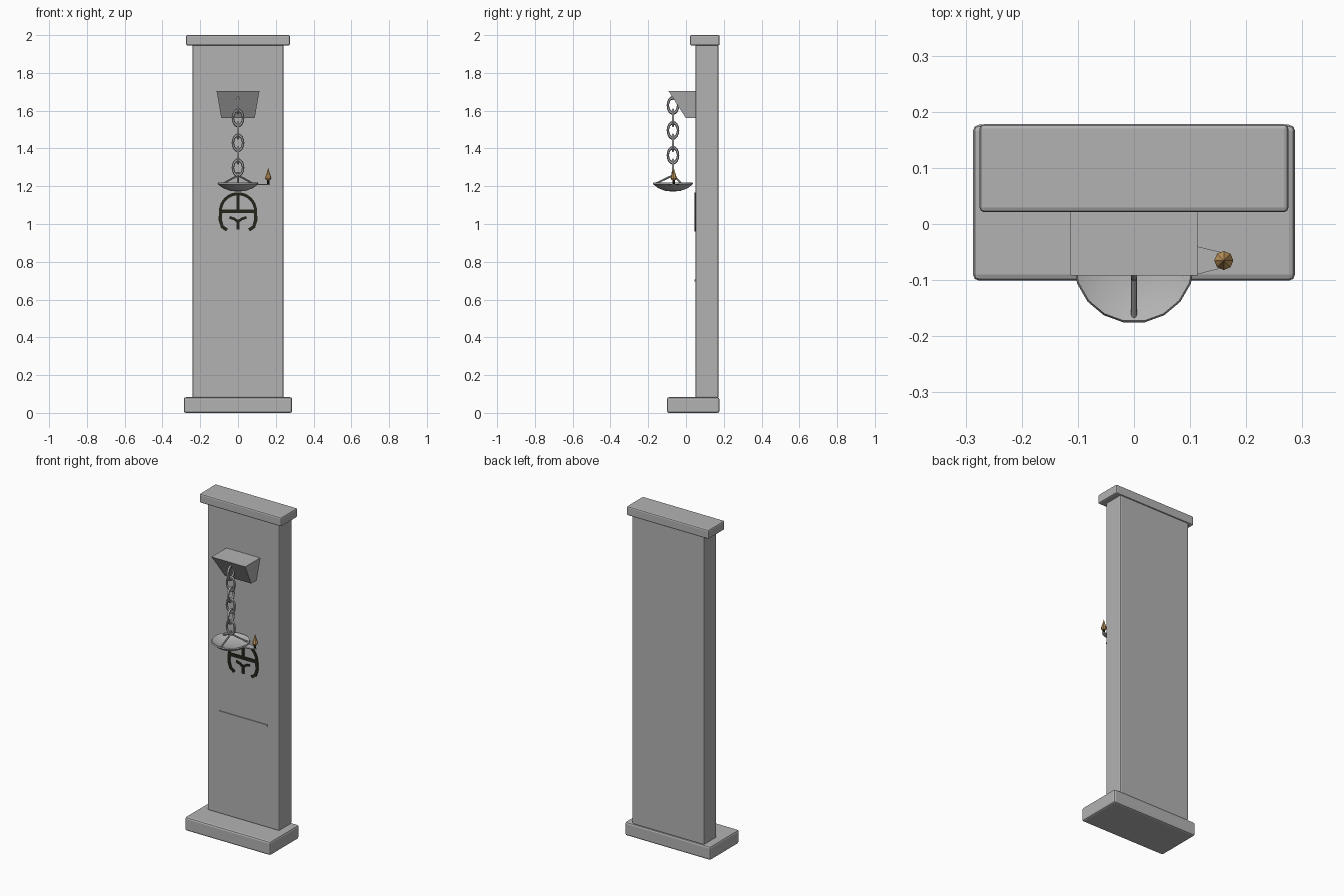
import bpy, bmesh, math
from mathutils import Vector

cube = bpy.data.objects.get("Cube")
if cube:
    bpy.data.objects.remove(cube, do_unlink=True)


def material(name, rgb):
    m = bpy.data.materials.new(name)
    m.use_nodes = True
    m.diffuse_color = (*rgb, 1)
    m.node_tree.nodes["Principled BSDF"].inputs["Base Color"].default_value = (*rgb, 1)
    return m


STONE = material("grey stone", (0.45, 0.45, 0.45))
DARK = material("dark olive iron", (0.018, 0.018, 0.011))
FLAME = material("amber flame", (0.58, 0.34, 0.12))


def finish(name, bm, mat, smooth=False, bevel=0):
    bmesh.ops.recalc_face_normals(bm, faces=bm.faces)
    mesh = bpy.data.meshes.new(name)
    bm.to_mesh(mesh)
    bm.free()
    mesh.materials.append(mat)
    ob = bpy.data.objects.new(name, mesh)
    bpy.context.collection.objects.link(ob)
    if bevel:
        mod = ob.modifiers.new("Bevel", "BEVEL")
        mod.width, mod.segments = bevel, 2
    if smooth:
        bpy.ops.object.select_all(action="DESELECT")
        ob.select_set(True)
        bpy.context.view_layer.objects.active = ob
        bpy.ops.object.shade_smooth_by_angle(angle=math.radians(40))
    return ob


def box(name, lo, hi, mat=STONE, bevel=0):
    lo, hi = Vector(lo), Vector(hi)
    bm = bmesh.new()
    bmesh.ops.create_cube(bm, size=1)
    bmesh.ops.scale(bm, vec=hi - lo, verts=bm.verts)
    bmesh.ops.translate(bm, vec=(lo + hi) / 2, verts=bm.verts)
    return finish(name, bm, mat, bevel=bevel)


def revolve(name, profile, centre, steps, mat, smooth=False):
    """Spin (radius, height) points around a vertical axis."""
    bm = bmesh.new()
    vs = [bm.verts.new((r, 0, z)) for r, z in profile]
    es = [bm.edges.new(pair) for pair in zip(vs, vs[1:])]
    bmesh.ops.spin(bm, geom=vs + es, cent=(0, 0, 0), axis=(0, 0, 1),
                   angle=math.tau, steps=steps)
    bmesh.ops.remove_doubles(bm, verts=bm.verts, dist=0.0004)
    bmesh.ops.translate(bm, vec=centre, verts=bm.verts)
    return finish(name, bm, mat, smooth)


def prism(name, outline, z0, z1, mat=STONE):
    """Extrude a plan outline upwards."""
    bm = bmesh.new()
    face = bm.faces.new([bm.verts.new((x, y, z0)) for x, y in outline])
    top = bmesh.ops.extrude_face_region(bm, geom=[face])["geom"]
    bmesh.ops.translate(bm, vec=(0, 0, z1 - z0),
                        verts=[v for v in top if isinstance(v, bmesh.types.BMVert)])
    return finish(name, bm, mat)


def rod(name, a, b, radius, mat=STONE):
    a, b = Vector(a), Vector(b)
    bm = bmesh.new()
    bmesh.ops.create_cone(bm, cap_ends=True, segments=8, radius1=radius,
                          radius2=radius, depth=(b - a).length)
    turn = (b - a).to_track_quat("Z", "Y").to_matrix()
    bmesh.ops.rotate(bm, matrix=turn, verts=bm.verts)
    bmesh.ops.translate(bm, vec=(a + b) / 2, verts=bm.verts)
    return finish(name, bm, mat, True)


# Stone pillar
FACE = 0.05
box("base", (-0.287, -0.101, 0), (0.287, 0.177, 0.083), bevel=0.011)
box("slab", (-0.241, FACE, 0.08), (0.241, 0.172, 1.95), bevel=0.007)
box("cap", (-0.275, 0.021, 1.945), (0.275, 0.178, 2.0), bevel=0.008)

# Wedge bracket, narrowing downwards
bracket = box("bracket", (-0.113, -0.092, 1.56), (0.113, 0.06, 1.703))
for v in bracket.data.vertices:
    if v.co.z < 1.6:
        v.co.x *= 0.78
        if v.co.y < 0:
            v.co.y = 0.0

# Hanging chain of alternating links
AXIS = -0.069
for i in range(6):
    bpy.ops.mesh.primitive_torus_add(
        major_segments=16, minor_segments=6, major_radius=0.027, minor_radius=0.0065,
        location=(0, AXIS, 1.628 - i * 0.066),
        rotation=(math.pi / 2, 0, 0 if i % 2 else math.pi / 2))
    link = bpy.context.object
    link.name = f"chain_link_{i + 1}"
    link.scale.y = 1.5
    link.data.materials.append(STONE)
    bpy.ops.object.shade_smooth_by_angle(angle=math.radians(60))

# Dish and its three hangers
revolve("lamp_dish", [(0, 1.172), (0.04, 1.175), (0.08, 1.19), (0.108, 1.212),
                      (0.105, 1.219), (0.08, 1.206), (0.04, 1.199), (0, 1.197)],
        (0, AXIS, 0), 18, STONE, True)
for i in range(3):
    a = math.radians(-90 + 120 * i)
    rod(f"dish_hanger_{i + 1}", (0, AXIS, 1.258),
        (0.096 * math.cos(a), AXIS + 0.096 * math.sin(a), 1.212), 0.005)
rod("hanger_stem", (0, AXIS, 1.25), (0, AXIS, 1.275), 0.007)

# Spout with wick and flame
prism("lamp_spout", [(0.085, -0.097), (0.155, -0.079), (0.17, -0.066),
                     (0.155, -0.05), (0.1, -0.037)], 1.207, 1.213)
rod("wick", (0.16, -0.065, 1.207), (0.16, -0.065, 1.236), 0.006, DARK)
revolve("flame", [(0, 1.231), (0.012, 1.234), (0.017, 1.243), (0.011, 1.261),
                  (0.005, 1.28), (0, 1.298)], (0.16, -0.065, 0), 8, FLAME)


# Dark ornament strips on the slab face
def strip(name, points, width, mat=DARK):
    bm = bmesh.new()
    pts = [Vector((x, 0, z)) for x, z in points]
    rows = []
    for i, p in enumerate(pts):
        along = (pts[min(i + 1, len(pts) - 1)] - pts[max(i - 1, 0)]).normalized()
        side = Vector((-along.z, 0, along.x)) * width / 2
        rows.append([bm.verts.new(p + side * s + Vector((0, y, 0)))
                     for s, y in ((-1, FACE + 0.002), (-1, FACE - 0.005),
                                  (1, FACE - 0.005), (1, FACE + 0.002))])
    for r, q in zip(rows, rows[1:]):
        for k in range(4):
            bm.faces.new((r[k], r[k - 1], q[k - 1], q[k]))
    bm.faces.new(rows[0])
    bm.faces.new(rows[-1])
    return finish(name, bm, mat)


arch = [(0.093 * math.cos(t), 1.068 + 0.092 * math.sin(t))
        for t in (math.pi * i / 16 for i in range(17))]
strip("ornament_arch", arch, 0.016)
strip("ornament_bar", [(-0.1, 1.067), (0.1, 1.067)], 0.02)
strip("ornament_upper_stem", [(0, 1.16), (0, 1.07)], 0.016)
strip("ornament_lower_stem", [(0, 1.025), (0, 0.972)], 0.016)
for name, s in (("left", 1), ("right", -1)):
    strip(f"ornament_{name}_side",
          [(s * 0.092, 1.065), (s * 0.094, 1.02), (s * 0.083, 0.985), (s * 0.058, 0.968)], 0.018)
    strip(f"ornament_{name}_branch", [(s * 0.045, 1.035), (s * 0.02, 1.027), (0, 1.012)], 0.014)

# Thin carved dividing line
strip("dividing_line", [(-0.162, 0.7), (0.162, 0.7)], 0.01, STONE)
